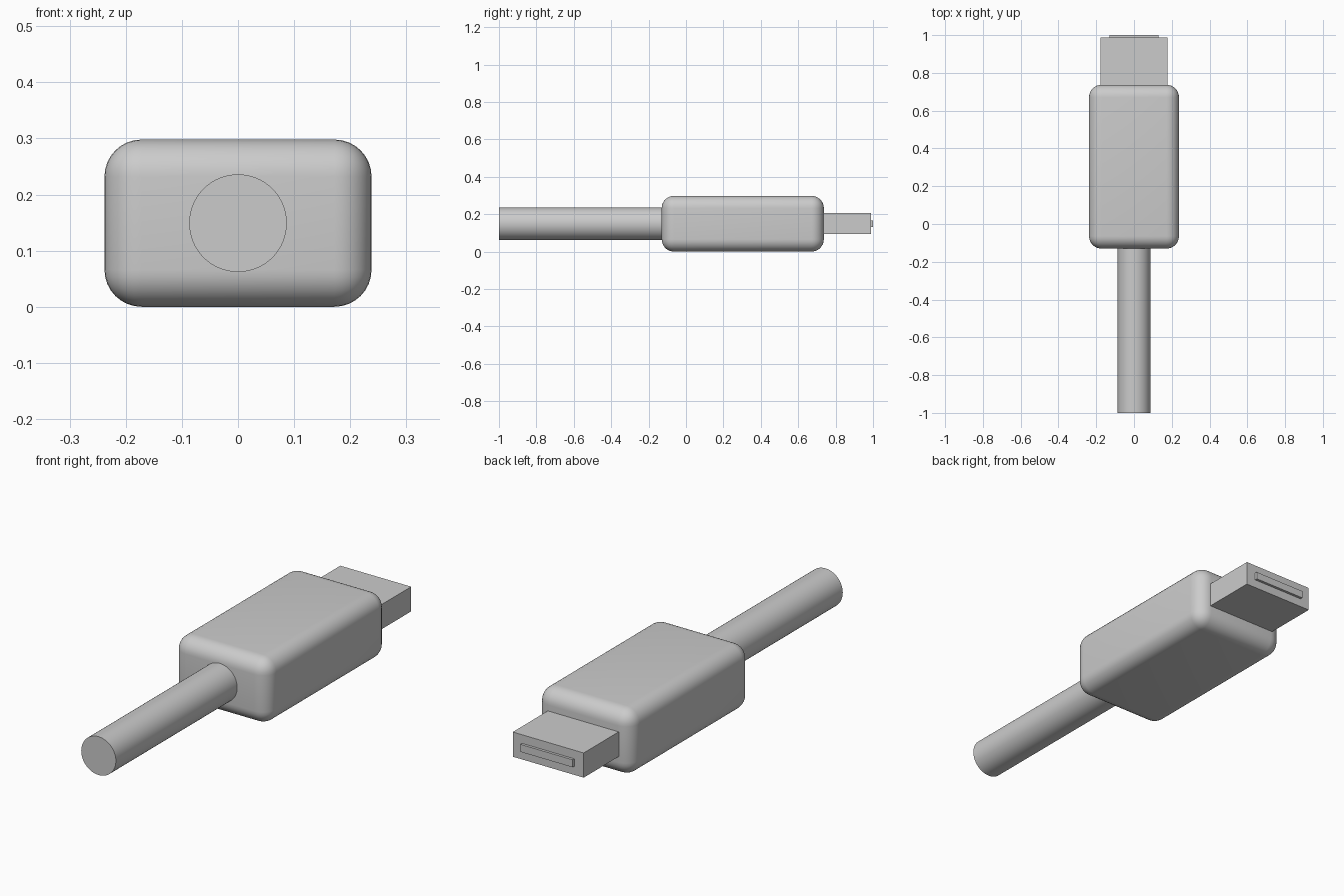
import bpy
import math

if "Cube" in bpy.data.objects:
    bpy.data.objects.remove(bpy.data.objects["Cube"], do_unlink=True)

# Single plain grey
GREY = (0.6, 0.6, 0.6, 1.0)
grey = bpy.data.materials.new("light_grey")
grey.use_nodes = True
grey.diffuse_color = GREY
for node in grey.node_tree.nodes:
    if node.type == 'BSDF_PRINCIPLED':
        node.inputs["Base Color"].default_value = GREY

AXIS_Z = 0.149  # height of the shared centre line


def finish(obj, name):
    obj.name = name
    obj.data.name = name
    obj.data.materials.append(grey)
    return obj


def box(name, half_width, half_height, y0, y1):
    """Box centred on the plug's axis, running from y0 to y1."""
    bpy.ops.mesh.primitive_cube_add(size=1, location=(0, (y0 + y1) / 2, AXIS_Z))
    obj = bpy.context.object
    obj.scale = (2 * half_width, y1 - y0, 2 * half_height)
    bpy.ops.object.transform_apply(location=False, rotation=False, scale=True)
    return finish(obj, name)


# Rounded plug housing
housing = box("plug_housing", 0.238, AXIS_Z, -0.13, 0.737)
bevel = housing.modifiers.new("rounded_edges", 'BEVEL')
bevel.width = 0.066
bevel.segments = 8
bevel.limit_method = 'NONE'
bpy.ops.object.modifier_apply(modifier=bevel.name)
bpy.ops.object.shade_smooth_by_angle(angle=math.radians(30))

# Connector and its thin tongue
box("connector", 0.178, 0.056, 0.70, 0.988)
box("connector_tongue", 0.131, 0.017, 0.96, 1.0)

# Round cable at the front
CABLE_START, CABLE_END = -1.0, -0.10
bpy.ops.mesh.primitive_cylinder_add(
    vertices=64, radius=0.087, depth=CABLE_END - CABLE_START,
    location=(0, (CABLE_START + CABLE_END) / 2, AXIS_Z),
    rotation=(math.pi / 2, 0, 0))
finish(bpy.context.object, "cable")
bpy.ops.object.shade_smooth_by_angle(angle=math.radians(30))
